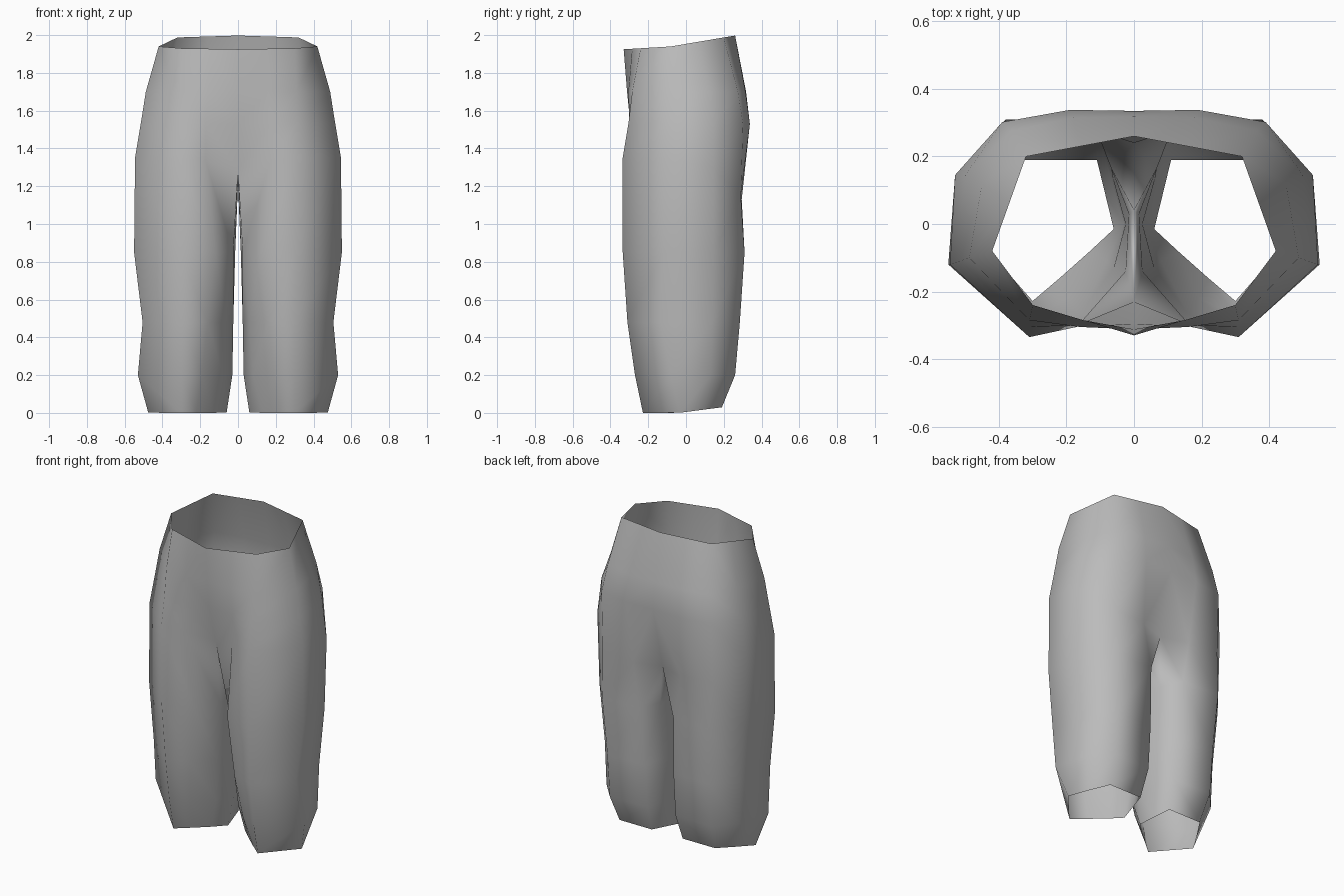
import bpy
import bmesh
from mathutils import Vector

cube = bpy.data.objects.get("Cube")
if cube:
    bpy.data.objects.remove(cube, do_unlink=True)

cloth = bpy.data.materials.new("grey_cloth")
cloth.use_nodes = True
colour = (0.5, 0.5, 0.5, 1)
cloth.diffuse_color = colour
cloth.node_tree.nodes["Principled BSDF"].inputs["Base Color"].default_value = colour


def hem_height(y):
    return max(0, 0.005 + 0.13 * y)


def waist_height(y):
    return 1.94 + (0.17 if y > -0.08 else 0.06) * (y + 0.08)


# Leg rings: inner, inner front, front inner, front, outer, side, back outer, back inner
leg_rings = [
    (hem_height, [(.06, -.015), (.13, -.08), (.22, -.16), (.3, -.228),
                  (.475, -.03), (.41, .08), (.34, .19), (.11, .19)]),
    (.2, [(.03, 0), (.08, -.11), (.19, -.22), (.3, -.27),
          (.53, -.08), (.475, .13), (.36, .26), (.1, .25)]),
    (.48, [(.025, 0), (.06, -.13), (.16, -.265), (.3, -.31),
           (.505, -.135), (.48, .14), (.36, .285), (.1, .27)]),
    (.85, [(.015, .03), (.025, -.14), (.12, -.28), (.31, -.335),
           (.55, -.12), (.515, .145), (.38, .31), (.12, .3)]),
]

# Torso rings: front centre, front inner, front, outer, side, back outer, back inner, back centre
hip = [(0, -.23, 1.29), (.17, -.305, 1.33), (.31, -.335, 1.35), (.545, -.12, 1.35),
       (.53, .145, 1.3), (.39, .29, 1.15), (.17, .295, 1.13), (0, .24, 1.13)]
crotch = (0, .04, 1.21)
torso_rings = [
    (1.53, [(0, -.295), (.17, -.3), (.31, -.305), (.515, -.11),
            (.5, .145), (.39, .302), (.19, .338), (0, .335)]),
    (1.7, [(0, -.312), (.16, -.305), (.31, -.285), (.488, -.1),
           (.45, .12), (.365, .275), (.18, .315), (0, .318)]),
    (waist_height, [(0, -.33), (.15, -.285), (.3, -.24), (.42, -.08),
                    (.37, .06), (.32, .2), (.16, .23), (0, .26)]),
]


def lift(ring, z):
    return [Vector((x, y, z(y) if callable(z) else z)) for x, y in ring]


bm = bmesh.new()


def add_ring(points):
    return [bm.verts.new(p) for p in points]


def bridge(low, high, closed):
    count = len(low)
    for i in range(count if closed else count - 1):
        j = (i + 1) % count
        bm.faces.new((low[i], low[j], high[j], high[i]))


# Left leg, up to the hip and crotch
rings = []
for z, ring in leg_rings:
    inner, *outside = lift(ring, z)
    rings.append(add_ring(outside + [outside[-1].lerp(inner, .5), inner]))
hip_ring = add_ring(hip + [crotch])
rings.append(hip_ring)
for low, high in zip(rings, rings[1:]):
    bridge(low, high, True)

# Left half of the seat and waist
previous = hip_ring[:-1]
for z, ring in torso_rings:
    current = add_ring(lift(ring, z))
    bridge(previous, current, False)
    previous = current

bmesh.ops.recalc_face_normals(bm, faces=bm.faces)
if sum(f.normal.x * f.calc_center_median().x for f in bm.faces) < 0:
    bmesh.ops.reverse_faces(bm, faces=bm.faces)
mesh = bpy.data.meshes.new("trousers")
bm.to_mesh(mesh)
bm.free()
mesh.materials.append(cloth)
mesh.shade_smooth()

trousers = bpy.data.objects.new("trousers", mesh)
bpy.context.collection.objects.link(trousers)
mirror = trousers.modifiers.new("right_half", 'MIRROR')
mirror.use_clip = True
mirror.merge_threshold = 0.001
